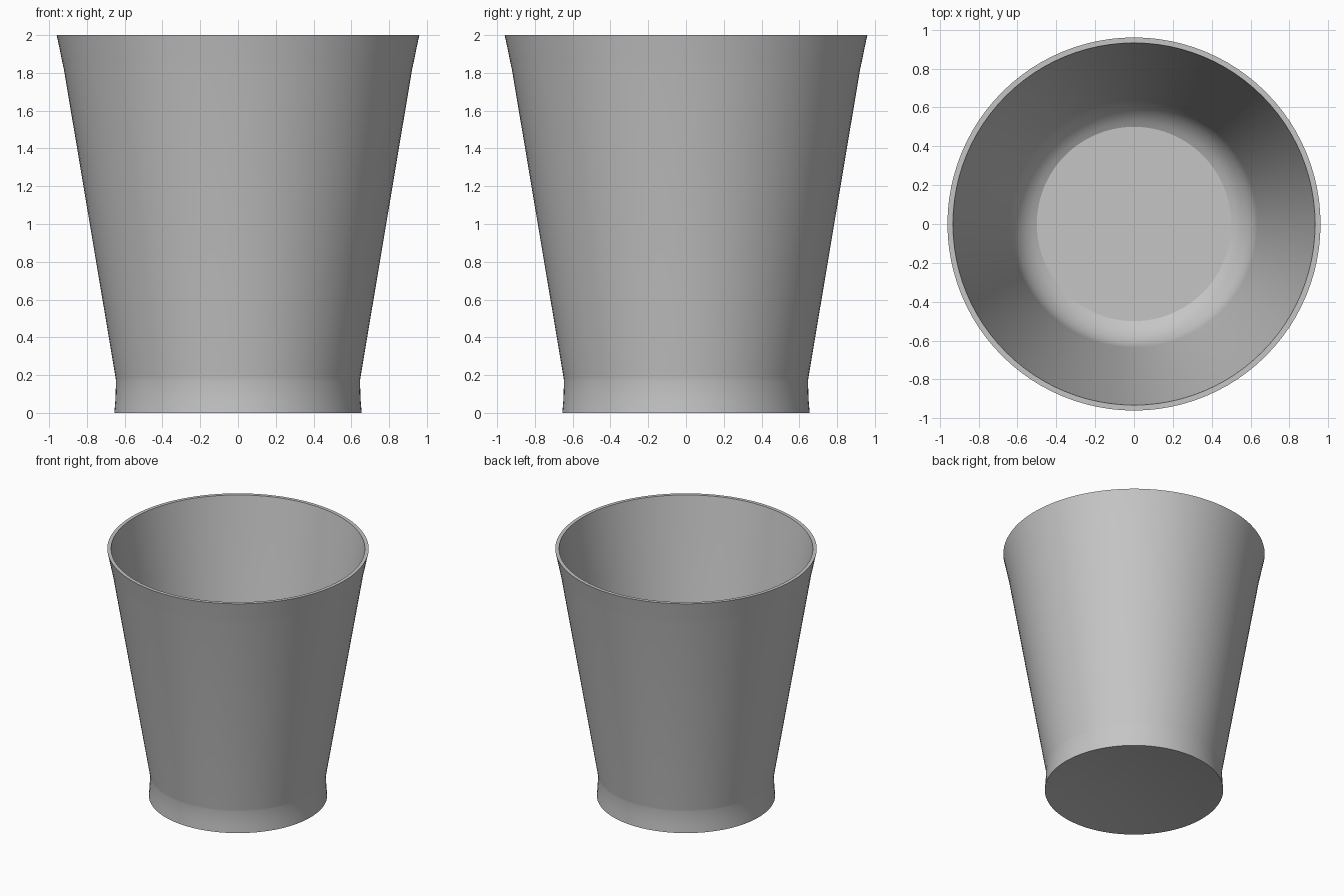
import bpy, bmesh, math

cube = bpy.data.objects.get("Cube")
if cube:
    bpy.data.objects.remove(cube, do_unlink=True)

SEGMENTS = 96

# Single grey finish
grey = bpy.data.materials.new("grey")
grey.use_nodes = True
colour = (0.56, 0.56, 0.56, 1)
grey.diffuse_color = colour
grey.node_tree.nodes["Principled BSDF"].inputs["Base Color"].default_value = colour


def lathe(name, profile):
    """Spin an (r, z) profile around the z axis into one closed shell."""
    bm = bmesh.new()
    verts = [bm.verts.new((r, 0, z)) for r, z in profile]
    edges = [bm.edges.new(pair) for pair in zip(verts, verts[1:])]
    bmesh.ops.spin(bm, geom=verts + edges, cent=(0, 0, 0), axis=(0, 0, 1),
                   angle=math.tau, steps=SEGMENTS)
    bmesh.ops.remove_doubles(bm, verts=bm.verts[:], dist=0.0005)
    bmesh.ops.recalc_face_normals(bm, faces=bm.faces[:])
    mesh = bpy.data.meshes.new(name)
    bm.to_mesh(mesh)
    bm.free()
    mesh.materials.append(grey)
    obj = bpy.data.objects.new(name, mesh)
    bpy.context.collection.objects.link(obj)
    return obj


# Shallow hollow under the base
base_radius = 0.655
underside = [(base_radius * i / 6, 0.05 * (1 - (i / 6) ** 2)) for i in range(7)]

# Foot band, tapered wall and flared lip
outside = [(0.649, 0.07), (0.646, 0.17), (0.648, 0.185), (0.922, 1.82),
           (0.933, 1.87), (0.946, 1.935), (0.96, 2.0)]

# Inner wall down to a rounded corner and flat floor
floor_radius, floor_z, bend = 0.5, 0.1, 0.24
start, end = math.radians(25), math.radians(80.5)
corner = []
for i in range(9):
    a = start + (end - start) * i / 8
    corner.append((floor_radius + bend * (math.sin(a) - math.sin(start)),
                   floor_z + bend * (math.cos(start) - math.cos(a))))
inside = [(0.932, 2.0)] + corner[::-1] + [(0, floor_z)]

cup = lathe("cup", underside + outside + inside)

# Smooth shading with crisp rim, foot and floor edges
bpy.ops.object.select_all(action="DESELECT")
cup.select_set(True)
bpy.context.view_layer.objects.active = cup
bpy.ops.object.shade_smooth_by_angle(angle=math.radians(12))
